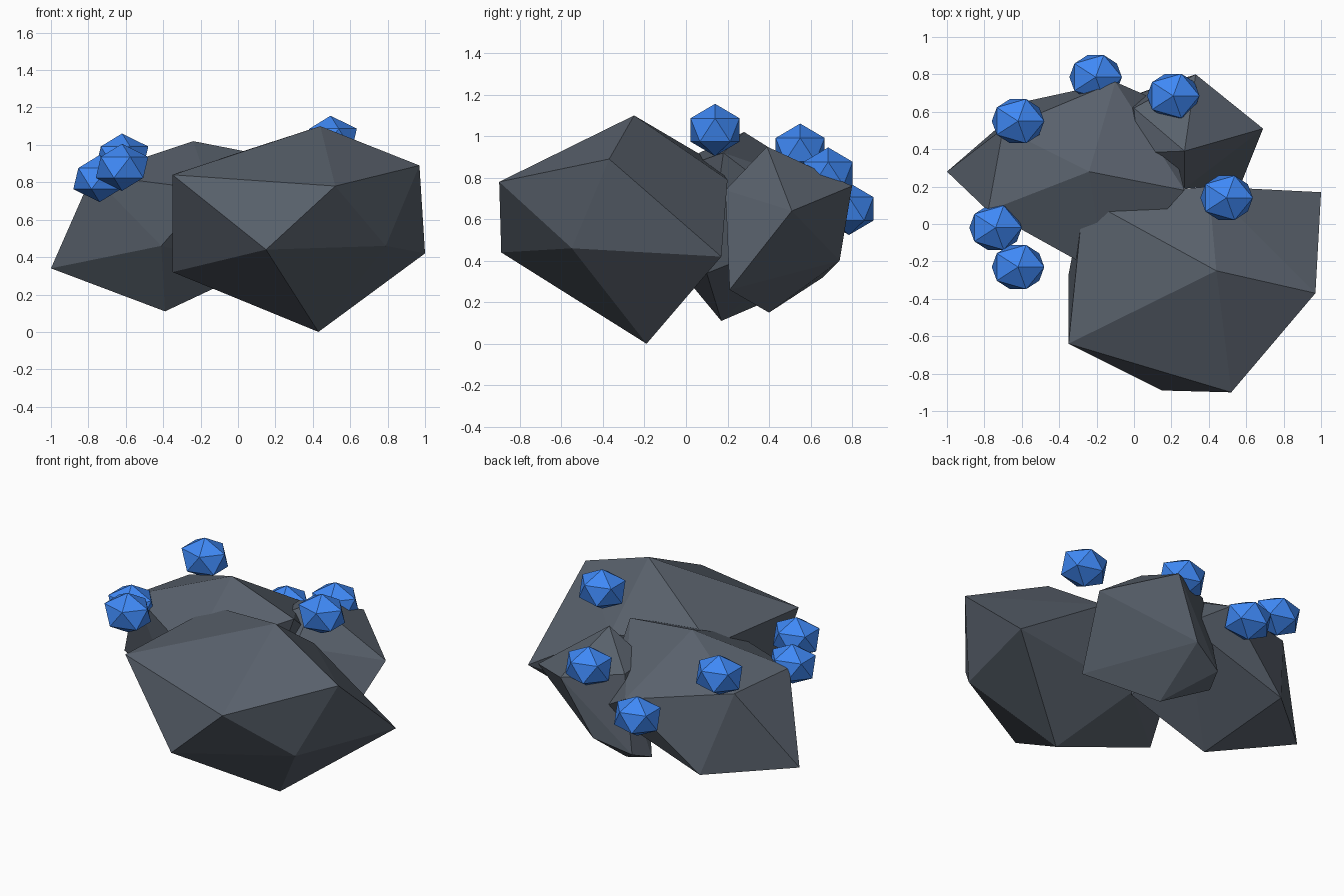
import bpy, bmesh
from mathutils import Matrix


def material(name, color):
    m = bpy.data.materials.new(name)
    m.diffuse_color = color
    return m


stone = material("stone", (0.10, 0.12, 0.15, 1))
blue = material("berry_blue", (0.05, 0.25, 0.92, 1))


def add_object(name, bm, mat):
    bmesh.ops.recalc_face_normals(bm, faces=bm.faces)
    mesh = bpy.data.meshes.new(name)
    bm.to_mesh(mesh)
    bm.free()
    mesh.materials.append(mat)
    obj = bpy.data.objects.new(name, mesh)
    bpy.context.collection.objects.link(obj)


def rock(name, corners):
    """Faceted boulder: convex hull around a few corner points."""
    bm = bmesh.new()
    for c in corners:
        bm.verts.new(c)
    bmesh.ops.convex_hull(bm, input=bm.verts)
    loose = [v for v in bm.verts if not v.link_faces]
    bmesh.ops.delete(bm, geom=loose, context='VERTS')
    add_object(name, bm, stone)


def berry(name, centre):
    """Small squashed icosahedron."""
    bm = bmesh.new()
    bmesh.ops.create_icosphere(bm, subdivisions=1, radius=1)
    bm.transform(Matrix.Translation(centre) @ Matrix.Diagonal((0.157, 0.139, 0.126, 1)))
    add_object(name, bm, blue)


# Large front boulder
rock("front_rock", [
    (0.44, -0.25, 1.10), (0.52, -0.90, 0.78), (0.97, -0.37, 0.89),
    (-0.35, -0.64, 0.84), (-0.27, 0.14, 0.87), (0.40, 0.20, 0.79),
    (0.15, -0.89, 0.44), (0.79, -0.55, 0.46), (1.00, 0.17, 0.42),
    (-0.35, -0.27, 0.32), (0.10, 0.10, 0.36), (0.43, -0.19, 0.0)])

# Left boulder
rock("left_rock", [
    (-0.24, 0.28, 1.02), (-0.78, 0.07, 0.84), (-0.70, 0.51, 0.82),
    (-0.10, 0.76, 0.72), (0.27, 0.18, 0.92), (-1.00, 0.28, 0.34),
    (-0.56, 0.66, 0.32), (0.15, 0.65, 0.56), (-0.41, -0.12, 0.46),
    (-0.15, -0.28, 0.76), (0.10, 0.10, 0.34), (-0.39, 0.17, 0.11)])

# Small rear boulder
rock("rear_rock", [
    (0.27, 0.39, 0.95), (0.33, 0.80, 0.76), (0.69, 0.51, 0.64),
    (0.57, 0.21, 0.26), (0.14, 0.74, 0.40), (0.14, 0.40, 0.15),
    (0.0, 0.62, 0.80), (0.02, 0.38, 0.80), (-0.08, 0.66, 0.32),
    (-0.13, 0.53, 0.27), (0.27, 0.19, 0.74)])

# Blue berries scattered over the boulders
for i, c in enumerate([(-0.205, 0.785, 0.65), (0.21, 0.685, 0.82),
                       (-0.62, 0.55, 0.935), (-0.74, -0.02, 0.82),
                       (-0.62, -0.23, 0.88), (0.495, 0.14, 1.03)]):
    berry(f"berry_{i + 1}", c)
